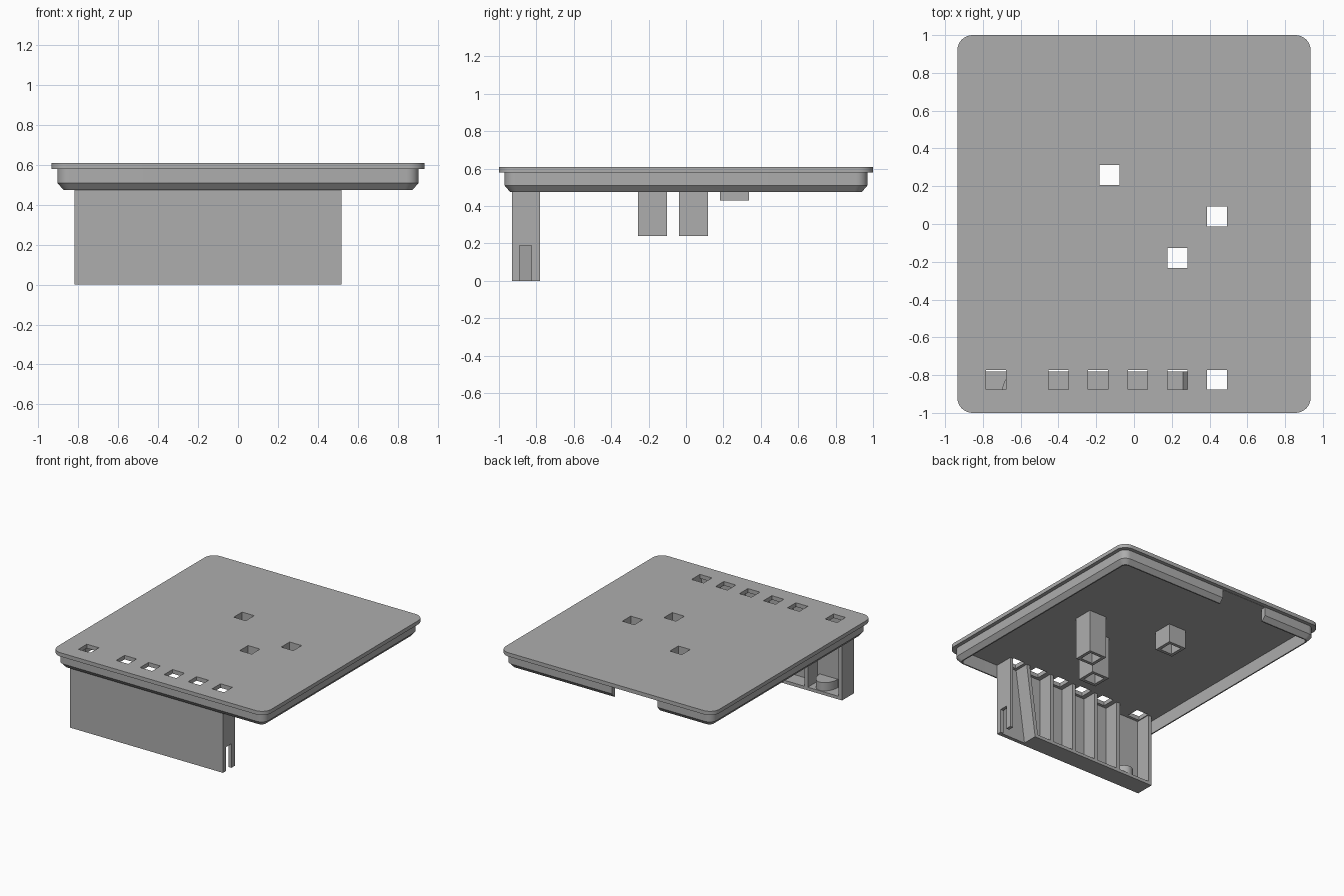
import bpy
import bmesh
from math import cos, sin, pi

cube = bpy.data.objects.get("Cube")
if cube:
    bpy.data.objects.remove(cube, do_unlink=True)

grey = bpy.data.materials.new("plain grey")
grey.use_nodes = True
colour = (0.42, 0.42, 0.42, 1)
grey.diffuse_color = colour
grey.node_tree.nodes["Principled BSDF"].inputs["Base Color"].default_value = colour

FLOOR = 0.58          # underside of the lid panel
TOP = 0.61
HOLE = 0.105          # width of the square windows
ROW_Y = -0.825


def finish(bm, name):
    bmesh.ops.recalc_face_normals(bm, faces=bm.faces)
    mesh = bpy.data.meshes.new(name)
    bm.to_mesh(mesh)
    bm.free()
    mesh.materials.append(grey)
    obj = bpy.data.objects.new(name, mesh)
    bpy.context.collection.objects.link(obj)
    return obj


def add_box(bm, x, y, z, lean=0):
    """Box from three (low, high) ranges; lean shifts its base along x."""
    low = [bm.verts.new((a + lean, b, z[0])) for a, b in
           ((x[0], y[0]), (x[1], y[0]), (x[1], y[1]), (x[0], y[1]))]
    high = [bm.verts.new((v.co.x - lean, v.co.y, z[1])) for v in low]
    bm.faces.new(low[::-1])
    bm.faces.new(high)
    for i in range(4):
        j = (i + 1) % 4
        bm.faces.new((low[i], low[j], high[j], high[i]))


def boxes(name, parts):
    bm = bmesh.new()
    for part in parts:
        add_box(bm, *part)
    return finish(bm, name)


def around(centre, width):
    return (centre - width / 2, centre + width / 2)


def rounded_ring(bm, inset, radius, z):
    hx, hy = 0.935 - inset - radius, 1 - inset - radius
    ring = []
    for k, (sx, sy) in enumerate(((1, 1), (-1, 1), (-1, -1), (1, -1))):
        for i in range(9):
            a = (k + i / 8) * pi / 2
            ring.append(bm.verts.new((sx * hx + radius * cos(a),
                                      sy * hy + radius * sin(a), z)))
    return ring


def cut(target, cutter):
    mod = target.modifiers.new("cut", "BOOLEAN")
    mod.operation = "DIFFERENCE"
    mod.solver = "EXACT"
    mod.object = cutter
    bpy.context.view_layer.objects.active = target
    bpy.ops.object.modifier_apply(modifier=mod.name)
    bpy.data.objects.remove(cutter, do_unlink=True)


# Lid: flange, stepped lip with chamfered edge, hollow underside
bm = bmesh.new()
profile = [(0, 0.08, TOP), (0, 0.08, FLOOR), (0.03, 0.06, FLOOR),
           (0.03, 0.06, 0.51), (0.06, 0.04, 0.475),
           (0.07, 0.035, 0.475), (0.07, 0.035, FLOOR - 0.002)]
rings = [rounded_ring(bm, *p) for p in profile]
for a, b in zip(rings, rings[1:]):
    for i in range(len(a)):
        j = (i + 1) % len(a)
        bm.faces.new((a[i], a[j], b[j], b[i]))
bm.faces.new(rings[0])
bm.faces.new(rings[-1])
lid = finish(bm, "lid")

# Square windows through the panel and a gap in the back lip
row = [0.44, 0.23, 0.02, -0.19, -0.4, -0.73]
posts = [(0.44, 0.04, 0.24), (0.23, -0.18, 0.24), (-0.13, 0.26, 0.43)]
windows = [(x, ROW_Y) for x in row] + [(x, y) for x, y, z in posts]
cut(lid, boxes("window_cutter", [
    (around(x, HOLE), around(y, HOLE), (0.5, 0.7)) for x, y in windows]))
cut(lid, boxes("lip_gap_cutter", [((-0.43, -0.03), (0.9, 0.985), (0.4, FLOOR - 0.002))]))

# Square light tubes under the three inner windows
for n, (x, y, z) in enumerate(posts):
    outer, wall, inner = 0.155, 0.025, HOLE
    span, off = (z, FLOOR), (outer - wall) / 2
    boxes(f"light_tube_{n + 1}", [
        (around(x - off, wall), around(y, outer), span),
        (around(x + off, wall), around(y, outer), span),
        (around(x, inner), around(y - off, wall), span),
        (around(x, inner), around(y + off, wall), span)])

# Tall front screen with compartments behind the row of windows
back, front, inside = -0.78, -0.93, -0.9
full = (0, FLOOR)
boxes("front_screen", [((-0.82, 0.52), (front, inside), full)])
boxes("right_end_wall", [((-0.82, -0.79), (inside, back), full)])
boxes("left_end_wall", [
    ((0.495, 0.52), (inside, -0.89), full),
    ((0.495, 0.52), (-0.825, back), full),
    ((0.495, 0.52), (-0.89, -0.825), (0.19, FLOOR))])
for n in range(4):
    boxes(f"divider_{n + 2}", [(around(0.125 - 0.21 * n, 0.03), (inside, back), full)])
boxes("slanted_divider", [(around(0.35, 0.03), (inside, back), full, -0.08)])
boxes("compartment_floor", [((-0.79, 0.27), (inside, back), (0, 0.025))])

# Half-round boss in the wide compartment
bm = bmesh.new()
arc = [bm.verts.new((-0.62 + 0.08 * cos(pi * i / 16),
                     inside + 0.115 * sin(pi * i / 16), 0)) for i in range(17)]
face = bm.faces.new(arc)
solid = bmesh.ops.extrude_face_region(bm, geom=[face])
for v in solid["geom"]:
    if isinstance(v, bmesh.types.BMVert):
        v.co.z = 0.09
finish(bm, "round_boss")

# Crisp edges with smooth rounded corners
bpy.ops.object.select_all(action="DESELECT")
for obj in bpy.context.collection.objects:
    if obj.type == "MESH" and obj.name in ("lid", "round_boss"):
        obj.select_set(True)
bpy.context.view_layer.objects.active = lid
bpy.ops.object.shade_smooth_by_angle(angle=pi / 6)
